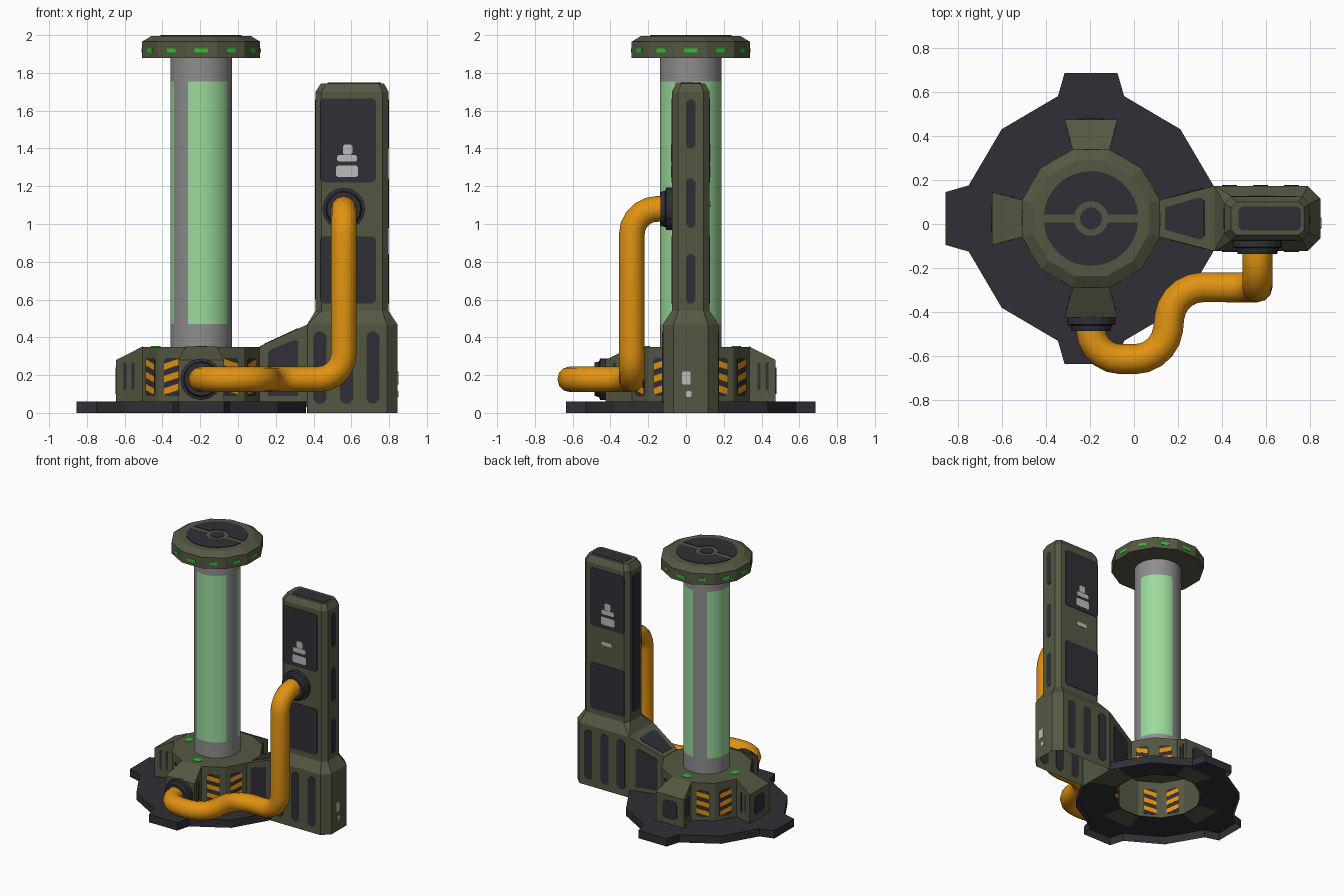
import bpy, bmesh, math
from mathutils import Vector as V

if "Cube" in bpy.data.objects:
    bpy.data.objects.remove(bpy.data.objects["Cube"])

def mat(name, r, g, b):
    m = bpy.data.materials.new(name)
    m.diffuse_color = (r, g, b, 1)
    m.use_nodes = True
    m.node_tree.nodes["Principled BSDF"].inputs["Base Color"].default_value = m.diffuse_color
    return m

OLIVE = mat("olive_metal", .09, .097, .055)
DARK = mat("dark_metal", .028, .028, .037)
ORANGE = mat("orange_paint", .75, .29, .006)
GLASS = mat("pale_green_glass", .33, .70, .33)
GREY = mat("grey_steel", .27, .27, .27)
GREEN = mat("bright_green_light", .025, .52, .03)
WHITE = mat("worn_white_paint", .5, .5, .5)
CX, CY = -.195, .025                       # axis of the tank
C = V((CX, CY, 0))
X, Y, Z = V((1, 0, 0)), V((0, 1, 0)), V((0, 0, 1))

def finish(name, bm, *mats, smooth=False):
    bmesh.ops.recalc_face_normals(bm, faces=bm.faces)
    me = bpy.data.meshes.new(name)
    bm.to_mesh(me)
    bm.free()
    for m in mats:
        me.materials.append(m)
    ob = bpy.data.objects.new(name, me)
    bpy.context.collection.objects.link(ob)
    if smooth:
        bpy.context.view_layer.objects.active = ob
        ob.select_set(True)
        bpy.ops.object.shade_smooth_by_angle(angle=math.radians(35))
        ob.select_set(False)
    return ob

def add_loft(bm, rings, start=False, end=True):
    vs = [[bm.verts.new(p) for p in r] for r in rings]
    n = len(vs[0])
    for a, b in zip(vs, vs[1:]):
        for i in range(n):
            bm.faces.new((a[i], a[(i + 1) % n], b[(i + 1) % n], b[i]))
    if start:
        bm.faces.new(vs[0])
    if end:
        bm.faces.new(vs[-1])

def loft(name, rings, m, start=False, end=True, smooth=False):
    bm = bmesh.new()
    add_loft(bm, rings, start, end)
    return finish(name, bm, m, smooth=smooth)

def circle(o, u, v, r, n, a0=0):
    return [o + u * r * math.cos(a0 + i * math.tau / n) + v * r * math.sin(a0 + i * math.tau / n) for i in range(n)]

def plates(name, items, m, t=.003):
    """Thin plates; each item is (origin, u axis, v axis, outline)."""
    bm = bmesh.new()
    for o, u, v, pts in items:
        n = u.cross(v).normalized() * t
        add_loft(bm, [[o + u * a + v * b + s * n for a, b in pts] for s in (-1, 1)], True)
    return finish(name, bm, m)

def rect(u0, u1, v0, v1, c=.012):
    return [(u0 + c, v0), (u1 - c, v0), (u1, v0 + c), (u1, v1 - c),
            (u1 - c, v1), (u0 + c, v1), (u0, v1 - c), (u0, v0 + c)]

def radial(deg):
    a = math.radians(deg)
    n = V((math.cos(a), math.sin(a), 0))
    return n, V((-n.y, n.x, 0))

def dodeca(apothem, z):
    return circle(C + Z * z, X, Y, apothem / math.cos(math.pi / 12), 12, math.pi / 12)

# Floor plate: twelve-sided with three tabs, open underneath
out = []
for k in range(4):
    n, u = radial(90 * k)
    tab = .555 if k == 0 else .66
    for a, b in ((.555, -.15), (tab, -.12), (tab, .12), (.555, .15), (.405, .405)):
        out.append(n * a + u * b)
loft("floor_plate", [[C + p for p in out], [C + p + Z * .06 for p in out],
                     [C + p.normalized() * .305 + Z * .06 for p in out]], DARK, end=False)

# Base hub and its arms
loft("base_hub", [dodeca(.31, .06), dodeca(.31, .35)], OLIVE)
def arm(name, deg, r, w, z0, z1):
    n, u = radial(deg)
    def ring(d, h, lo, hi):
        return [C + n * d + u * a + Z * b for a, b in ((-h, lo), (h, lo), (h, hi), (-h, hi))]
    loft(name, [ring(.309, .083, .06, .352), ring(r, w, z0, z1)], OLIVE)
for nm, deg in (("back_arm", 90), ("left_arm", 180), ("front_arm", 270)):
    arm(nm, deg, .45, .12, .055, .28)
arm("tower_arm", 0, .56, .148, .03, .467)

# Tank tube: three glass windows in a grey cylinder
bm = bmesh.new()
add_loft(bm, [circle(C + Z * z, X, Y, .163, 60, math.radians(-115)) for z in (.35, .47, 1.755, 1.88)], end=False)
for f in bm.faces:
    c = f.calc_center_median()
    a = (math.degrees(math.atan2(c.y - CY, c.x - CX)) + 115) % 120
    f.material_index = int(a < 84 and .47 < c.z < 1.755)
finish("tank_tube", bm, GREY, GLASS, smooth=True)

# Tank cap with dark inlays
loft("tank_cap", [dodeca(.3125, 1.88), dodeca(.3125, 1.965), dodeca(.262, 1.996)], OLIVE, start=True)
def arc(r, a0, a1, n=16):
    return [(r * math.cos(math.radians(a0 + (a1 - a0) * i / n)),
             r * math.sin(math.radians(a0 + (a1 - a0) * i / n))) for i in range(n + 1)]
half = arc(.215, 5, 175) + arc(.078, 166, 14)
top = C + Z * 1.997
plates("cap_inlays", [(top, X, Y, half), (top, -X, -Y, half), (top, X, Y, arc(.05, 0, 345))], DARK)

# Lights on the cap rim and on the hub
lights = []
for k in range(12):
    n, u = radial(30 * k)
    w = .036 if k % 3 == 0 else .027
    lights.append((C + n * .3125, u, Z, rect(-w, w, 1.908, 1.93, .004)))
for k in range(1, 4):
    n, u = radial(90 * k)
    lights.append((C + n * .24 + Z * .35, n, u, rect(-.025, .025, -.03, .03)))
plates("green_lights", lights, GREEN)

# Warning stripes on the diagonal hub faces
panels, stripes = [], []
for deg in (30, 60, 120, 150, 210, 240, 300, 330):
    n, u = radial(deg)
    s = 1 if deg % 90 == 30 else -1
    panels.append((C + n * .31, u, Z, rect(-.046, .046, .09, .29)))
    for z in (.097, .162, .227):
        stripes.append((C + n * .31, u, Z, [(-.044 * s, z + .025), (.044 * s, z), (.044 * s, z + .034), (-.044 * s, z + .059)]))
plates("stripe_panels", panels, DARK)
plates("warning_stripes", stripes, ORANGE, .0048)

# Slits and end panels on the short arms, panels on the tower arm
slits = []
for deg in (0, 90, 180, 270):
    n, u = radial(deg)
    far, wide = (.56, .148) if deg == 0 else (.45, .12)
    for s in (-1, 1):
        p = C + n * .31 + u * s * .083
        d = (n * (far - .31) + u * s * (wide - .083)).normalized()
        if deg == 0:
            slits.append((p, d, Z, [(.045, .09), (.21, .09), (.21, .375), (.195, .388), (.06, .335), (.045, .32)]))
        else:
            slits += [(p, d, Z, rect(a, a + .016, .12, .265, .004)) for a in (.045, .09)]
    if deg in (90, 180):
        slits.append((C + n * .45, u, Z, rect(-.06, .06, .1, .24, .02)))
slope = V((.25, 0, .115)).normalized()
slits.append((C + V((.31, 0, .352)), slope, Y, [(.03, -.05), (.2, -.095), (.225, -.08), (.225, .08), (.2, .095), (.03, .05)]))
plates("arm_panels", slits, DARK)

# Tower: wide foot, chamfered shaft, bevelled top
def octagon(x0, x1, h, c0, c1, z):
    return [V((x, CY + y, z)) for x, y in ((x0 + c0, -h), (x1 - c1, -h), (x1, -h + c1), (x1, h - c1),
                                           (x1 - c1, h), (x0 + c0, h), (x0, h - c0), (x0, -h + c0))]
loft("tower", [octagon(.365, .845, .148, .002, .057, 0), octagon(.365, .845, .148, .002, .057, .467),
               octagon(.41, .797, .1, .033, .033, .54), octagon(.41, .797, .1, .033, .033, 1.7),
               octagon(.44, .772, .075, .025, .025, 1.745)], OLIVE)

# Tower panels and worn paint patches
dark, paint = [], []
for s in (-1, 1):
    foot, shaft = V((0, CY + s * .148, 0)), V((0, CY + s * .1, 0))
    dark += [(foot, X, Z, rect(x, x + .068, .05, .43, .02)) for x in (.4, .54, .68)]
    dark += [(shaft, X, Z, rect(.438, .73, z0, z1, .015)) for z0, z1 in ((1.22, 1.665), (.58, .935))]
    paint += [(shaft, X, Z, rect(*r, .008)) for r in ((.52, .635, 1.25, 1.31), (.525, .63, 1.33, 1.365), (.555, .605, 1.367, 1.42))]
paint.append((V((0, CY + .1, 0)), X, Z, rect(.54, .63, 1.09, 1.12, .01)))
paint += [(X * .845, Y, Z, rect(*r, .006)) for r in ((-.02, .025, .15, .22), (0, .03, .085, .115))]
dark += [(X * .797, Y, Z, rect(0, .05, z, z + .26, .015)) for z in (.58, .98, 1.4)]
dark.append((X * .41, Y, Z, rect(-.02, .07, .6, 1.66, .015)))
dark.append((Z * 1.745, X, Y, rect(.475, .757, -.03, .08, .015)))
plates("tower_panels", dark, DARK)
plates("worn_paint", paint, WHITE, .0048)

# Pipe flanges
def flange(name, o, r):
    loft(name, [circle(o - Y * d, X, Z, r * k, 16) for d, k in ((-.01, 1), (.03, 1), (.035, .86), (.06, .8))], DARK, start=True)
flange("arm_flange", V((CX, -.425, .178)), .11)
flange("tower_flange", V((.56, -.075, 1.08)), .112)

# Pipe: path with rounded corners, swept with a round section
corners = [V(p) for p in ((CX, -.43, .178), (CX, -.613, .178), (.14, -.613, .178), (.175, -.287, .178),
                          (.56, -.287, .178), (.56, -.287, 1.08), (.56, -.08, 1.08))]
path = [corners[0]]
for a, b, c in zip(corners, corners[1:], corners[2:]):
    p, q = b + (a - b).normalized() * .135, b + (c - b).normalized() * .135
    mid = p + q - b                        # arc centre of the fillet
    for i in range(6):
        t = i / 5 * math.pi / 2
        path.append(mid + (p - mid) * math.cos(t) + (q - mid) * math.sin(t))
path.append(corners[-1])
cu = bpy.data.curves.new("pipe", "CURVE")
cu.dimensions = "3D"
cu.bevel_depth = .068
cu.bevel_resolution = 4
sp = cu.splines.new("POLY")
sp.points.add(len(path) - 1)
for pt, co in zip(sp.points, path):
    pt.co = (*co, 1)
cu.materials.append(ORANGE)
pipe = bpy.data.objects.new("pipe", cu)
bpy.context.collection.objects.link(pipe)
bpy.context.view_layer.objects.active = pipe
pipe.select_set(True)
bpy.ops.object.convert(target="MESH")
bpy.ops.object.shade_smooth_by_angle(angle=math.radians(40))
